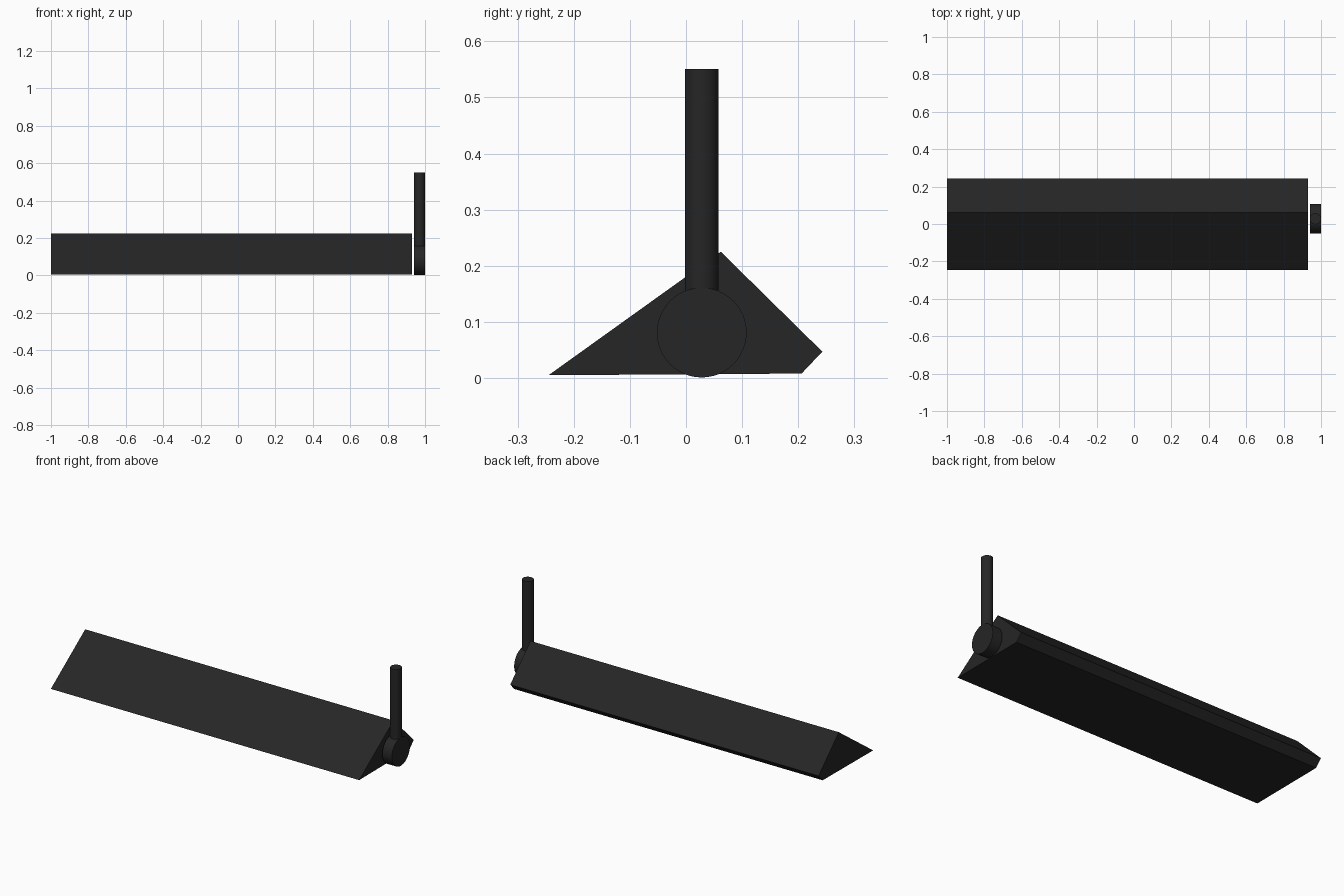
import bpy
import bmesh
from math import pi

cube = bpy.data.objects.get("Cube")
if cube:
    bpy.data.objects.remove(cube, do_unlink=True)

black = bpy.data.materials.new("matte black")
black.use_nodes = True
black.diffuse_color = (0.019, 0.019, 0.019, 1)
black.node_tree.nodes["Principled BSDF"].inputs["Base Color"].default_value = black.diffuse_color


def prism(name, profile, x0, x1):
    """Extrude a (y, z) profile along x."""
    bm = bmesh.new()
    face = bm.faces.new([bm.verts.new((x0, y, z)) for y, z in profile])
    ext = bmesh.ops.extrude_face_region(bm, geom=[face])
    moved = [v for v in ext["geom"] if isinstance(v, bmesh.types.BMVert)]
    bmesh.ops.translate(bm, verts=moved, vec=(x1 - x0, 0, 0))
    bmesh.ops.recalc_face_normals(bm, faces=bm.faces)
    mesh = bpy.data.meshes.new(name)
    bm.to_mesh(mesh)
    bm.free()
    obj = bpy.data.objects.new(name, mesh)
    bpy.context.collection.objects.link(obj)
    mesh.materials.append(black)
    return obj


def cylinder(name, radius, depth, location, rotation=(0, 0, 0)):
    bpy.ops.mesh.primitive_cylinder_add(vertices=48, radius=radius, depth=depth,
                                        location=location, rotation=rotation)
    obj = bpy.context.object
    obj.name = name
    obj.data.materials.append(black)
    bpy.ops.object.shade_smooth_by_angle(angle=pi / 6)
    return obj


# Long wedge-shaped bar with a chamfered rear edge
prism("wedge_bar", [(-0.245, 0.005), (0.062, 0.225), (0.243, 0.047), (0.206, 0.008)],
      -1.0, 0.93)

# Pivot disc and upright lever just off the bar's left end
cylinder("pivot_disc", 0.08, 0.06, (0.97, 0.028, 0.081), (0, pi / 2, 0))
cylinder("lever_rod", 0.03, 0.395, (0.97, 0.028, 0.3535))
